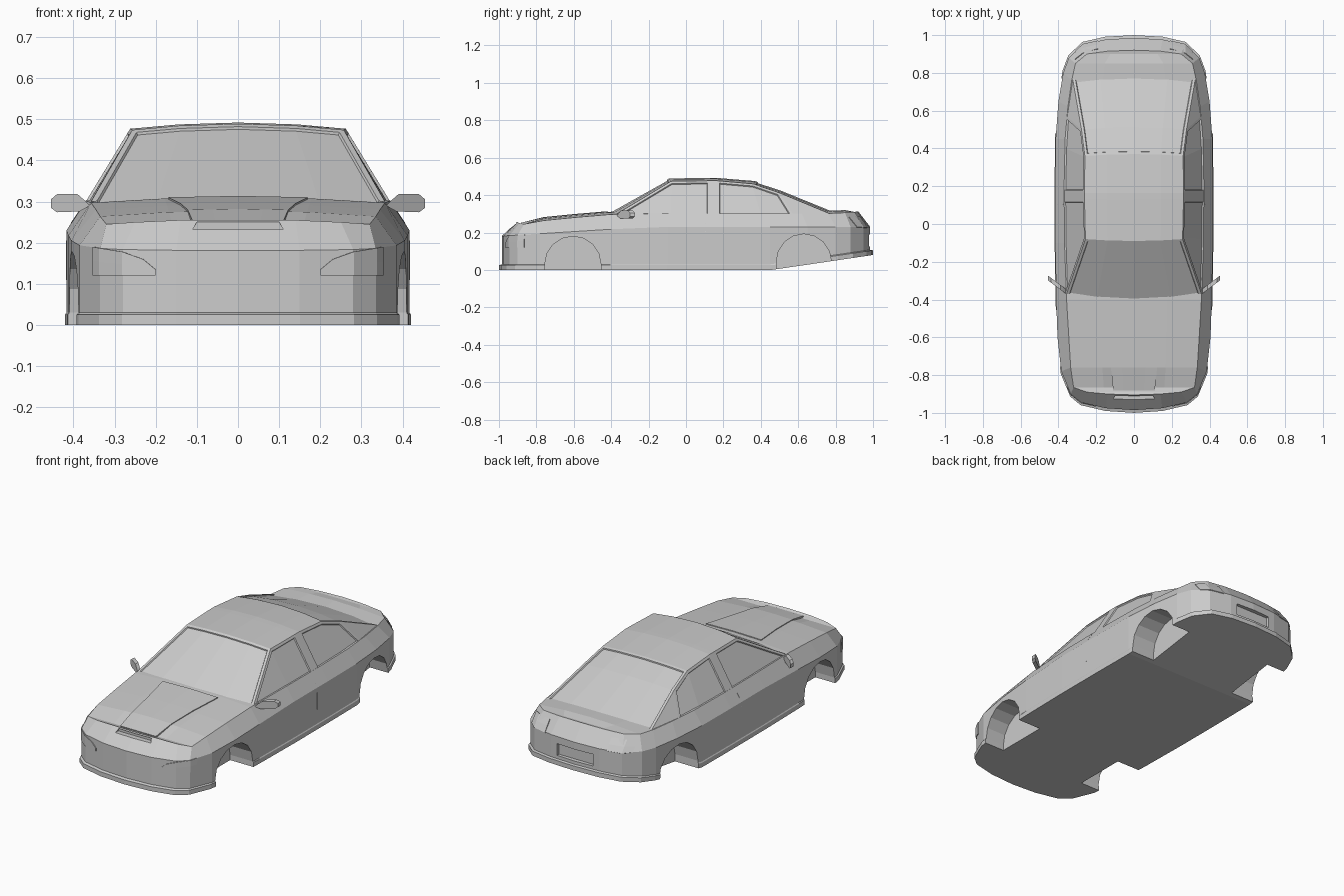
import bpy, bmesh, math
from mathutils import Vector
from mathutils.bvhtree import BVHTree

if "Cube" in bpy.data.objects:
    bpy.data.objects.remove(bpy.data.objects["Cube"])

paint = bpy.data.materials.new("grey paint")
paint.use_nodes = True
paint.diffuse_color = (0.6, 0.6, 0.6, 1)
paint.node_tree.nodes["Principled BSDF"].inputs["Base Color"].default_value = (0.6, 0.6, 0.6, 1)


def make(name, bm):
    bmesh.ops.recalc_face_normals(bm, faces=bm.faces)
    mesh = bpy.data.meshes.new(name)
    bm.to_mesh(mesh)
    mesh.materials.append(paint)
    ob = bpy.data.objects.new(name, mesh)
    bpy.context.collection.objects.link(ob)
    return ob


def prism(name, outline, axis, lo, hi):
    """Extrude a 2D outline along x (0) or y (1)."""
    bm = bmesh.new()
    ends = []
    for d in (lo, hi):
        ends.append([bm.verts.new((d, a, b) if axis == 0 else (a, d, b)) for a, b in outline])
    bm.faces.new(ends[0])
    bm.faces.new(ends[1])
    n = len(outline)
    for i in range(n):
        j = (i + 1) % n
        bm.faces.new((ends[0][i], ends[0][j], ends[1][j], ends[1][i]))
    return make(name, bm)


# Half outlines from nose centre to tail centre
waist = [(0, -.985), (.15, -.975), (.28, -.945), (.335, -.9), (.385, -.78), (.405, -.6),
         (.412, -.4), (.417, -.1), (.417, .2), (.415, .45), (.4, .65), (.375, .8),
         (.345, .88), (.27, .95), (.15, .977), (0, .985)]
shoulder = [(0, -.905, .255), (.14, -.9, .255), (.25, -.89, .25), (.32, -.865, .245),
            (.335, -.76, .264), (.345, -.6, .28), (.357, -.4, .297), (.368, -.1, .302),
            (.37, .2, .302), (.365, .45, .302), (.35, .62, .302), (.33, .76, .302),
            (.31, .85, .306), (.25, .9, .31), (.14, .915, .312), (0, .92, .314)]
N = len(waist) - 1


def floor_z(y):
    return max(0, .148 * (y - .46))


def waist_z(y):
    return .18 + .05 * min(1, (y + 1) / .8)


lip = [(x * 1.008, y * 1.015) for x, y in waist]
rows = [[(x, y, floor_z(y)) for x, y in lip],
        [(x, y, floor_z(y) + .025) for x, y in lip],
        [(x, y, floor_z(y) + .03) for x, y in waist],
        [(x, y, waist_z(y)) for x, y in waist],
        shoulder]


def bridge(bm, row, crown):
    """Close a row from side to side with a crowned surface."""
    def point(i, f):
        x, y, z = row[i]
        up = crown * (1 - f * f) if 3 < i < N - 2 else 0
        return bm.verts.new((x * f, y, z + up))
    strips = [[point(i, f) for f in (1, .5, 0, -.5, -1)] for i in range(1, N)]
    for a, b in zip(strips, strips[1:]):
        for k in range(4):
            bm.faces.new((a[k], a[k + 1], b[k + 1], b[k]))
    for strip, tip in ((strips[0], row[0]), (strips[-1], row[N])):
        bm.faces.new(strip + [bm.verts.new(tip)])


# Lower body: side rows, hood and deck, floor
bm = bmesh.new()
for side in (1, -1):
    grid = [[bm.verts.new((x * side, y, z)) for x, y, z in row] for row in rows]
    for a, b in zip(grid, grid[1:]):
        for i in range(N):
            bm.faces.new((a[i], a[i + 1], b[i + 1], b[i]))
bridge(bm, rows[0], 0)
bridge(bm, rows[-1], .014)
bmesh.ops.remove_doubles(bm, verts=bm.verts, dist=.0005)
body = make("lower_body", bm)
tree = BVHTree.FromBMesh(bm)

# Wheel pockets, number plate recess and hood intake slot are cut out
cutters = []
for y, z, r in ((-.605, .03, .15), (.63, .045, .147)):
    arch = [(y + r, -.1)]
    arch += [(y + r * math.cos(math.pi * k / 8), z + r * math.sin(math.pi * k / 8)) for k in range(9)]
    arch += [(y - r, -.1)]
    for s in (1, -1):
        cutters.append(prism("wheel_cutter", arch, 0, .27 * s, .5 * s))
cutters.append(prism("plate_cutter", [(-.11, .125), (.11, .125), (.11, .19), (-.11, .19)], 1, .962, 1.1))
cutters.append(prism("slot_cutter", [(-.11, .232), (.11, .232), (.1, .25), (-.1, .25)], 1, -1.1, -.9))
for c in cutters:
    c.hide_render = True
    mod = body.modifiers.new("cut", 'BOOLEAN')
    mod.operation, mod.object, mod.solver = 'DIFFERENCE', c, 'EXACT'
bpy.context.view_layer.update()
cut = bpy.data.meshes.new_from_object(body.evaluated_get(bpy.context.evaluated_depsgraph_get()))
body.modifiers.clear()
body.data = cut
for c in cutters:
    bpy.data.objects.remove(c)

# Cabin: roof line stations (half width, y, z) and belt line below it
edge = [(.357, -.37, .3), (.257, -.08, .474), (.262, .13, .477), (.262, .165, .477),
        (.26, .36, .46), (.278, .5, .412), (.325, .77, .3)]
belt = [None, (.369, -.08, .3), (.37, .13, .3), (.37, .165, .3), (.366, .4, .3), (.355, .57, .3), None]
bow = [-.03, -.01, 0, 0, .01, .015, .02]
bm = bmesh.new()
top = []
for (x, y, z), b in zip(edge, bow):
    top.append([bm.verts.new((x * f, y + b * (1 - f * f), z + .015 * (1 - f * f)))
                for f in (-1, -.55, 0, .55, 1)])
panes = {"windshield": [], "rear": []}
for i in range(6):
    for k in range(4):
        f = bm.faces.new((top[i][k], top[i][k + 1], top[i + 1][k + 1], top[i + 1][k]))
        if i == 0:
            panes["windshield"].append(f)
        if i > 3:
            panes["rear"].append(f)
for s, col in ((-1, 0), (1, 4)):
    low = [bm.verts.new((p[0] * s, p[1], p[2])) if p else top[i][col] for i, p in enumerate(belt)]
    for i in range(6):
        ring = list(dict.fromkeys((low[i], low[i + 1], top[i + 1][col], top[i][col])))
        f = bm.faces.new(ring)
        if i in (0, 1):
            panes.setdefault(("front side", s), []).append(f)
        if i in (3, 4):
            panes.setdefault(("back side", s), []).append(f)
bmesh.ops.recalc_face_normals(bm, faces=bm.faces)
if sum(f.normal.z for f in bm.faces) < 0:
    bmesh.ops.reverse_faces(bm, faces=bm.faces)
# Each window is a region inset and sunk slightly
for faces in panes.values():
    bmesh.ops.inset_region(bm, faces=faces, thickness=.014, depth=0, use_even_offset=True)
    bmesh.ops.inset_region(bm, faces=faces, thickness=.003, depth=-.006, use_even_offset=True)
make("cabin", bm)


def panel(name, cols, ray, thick, steps=1):
    """Thin plate laid on the body; each column is (u, low v, high v)."""
    bm = bmesh.new()
    grid = []
    for u, lo, hi in cols:
        line = []
        for k in range(steps + 1):
            start, way = ray(u, lo + (hi - lo) * k / steps)
            line.append(bm.verts.new(tree.ray_cast(Vector(start), Vector(way))[0]))
        grid.append(line)
    for a, b in zip(grid, grid[1:]):
        for k in range(steps):
            bm.faces.new((a[k], a[k + 1], b[k + 1], b[k]))
    ob = make(name, bm)
    mod = ob.modifiers.new("thickness", 'SOLIDIFY')
    mod.thickness, mod.offset = thick, 0


# Hood bulge
panel("hood_bulge", [(-.88, -.11, .11), (-.76, -.122, .122), (-.6, -.14, .14), (-.42, -.17, .17)],
      lambda u, v: ((v, u, 2), (0, 0, -1)), .009, 4)

for s, tag in ((1, "left"), (-1, "right")):
    # Headlights and tail lights
    panel("headlight_" + tag, [(.2, .12, .135), (.23, .12, .16), (.28, .12, .178), (.335, .12, .187), (.35, .12, .19)],
          lambda u, v: ((u * s, -3, v), (0, 1, 0)), .008, 2)
    panel("tail_light_" + tag, [(.19, .225, .285), (.27, .225, .285), (.31, .228, .28)],
          lambda u, v: ((u * s, 3, v), (0, -1, 0)), .008, 2)
    # Door seam
    panel("door_seam_" + tag, [(.102, .11, .295), (.106, .11, .295)],
          lambda u, v: ((3 * s, u, v), (-s, 0, 0)), .002, 4)
    # Door mirror, swept back toward its tip
    shape = [(.36, .29), (.385, .276), (.44, .274), (.455, .285), (.455, .305), (.44, .318), (.39, .318), (.375, .305)]
    mirror = prism("door_mirror_" + tag, [(x * s, z) for x, z in shape], 1, -.37, -.345)
    for v in mirror.data.vertices:
        v.co.y += (abs(v.co.x) - .36) * .75
